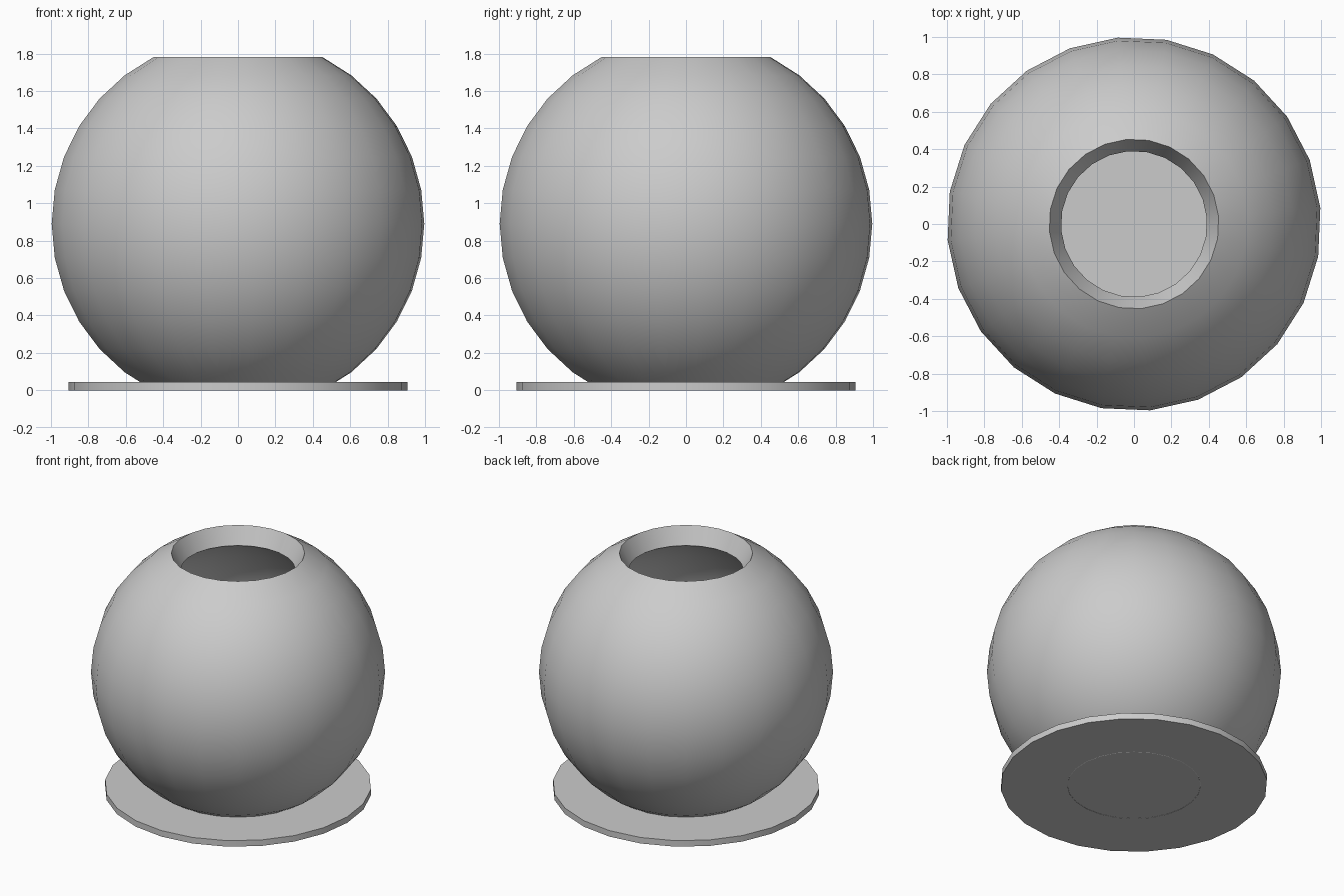
import bpy
import bmesh
from math import sin, cos, radians, pi

cube = bpy.data.objects.get("Cube")
if cube:
    bpy.data.objects.remove(cube, do_unlink=True)

SIDES = 24
CENTRE_Z = 0.89

grey = bpy.data.materials.new("plain grey")
grey.use_nodes = True
colour = (0.6, 0.6, 0.6, 1)
grey.diffuse_color = colour
grey.node_tree.nodes["Principled BSDF"].inputs["Base Color"].default_value = colour


def add_object(name, bm):
    bmesh.ops.recalc_face_normals(bm, faces=bm.faces)
    mesh = bpy.data.meshes.new(name)
    bm.to_mesh(mesh)
    bm.free()
    mesh.materials.append(grey)
    obj = bpy.data.objects.new(name, mesh)
    bpy.context.collection.objects.link(obj)
    bpy.ops.object.select_all(action="DESELECT")
    obj.select_set(True)
    bpy.context.view_layer.objects.active = obj
    bpy.ops.object.shade_smooth_by_angle(angle=radians(30))
    return obj


def arc(radius, limit=63, steps=12):
    """Half profile of a ball cut off at the top and bottom."""
    angles = [radians(-limit + 2 * limit * i / steps) for i in range(steps + 1)]
    return [(radius * cos(a), CENTRE_Z + radius * sin(a)) for a in angles]


# Hollow ball, open at both ends: outer arc up, inner arc back down
profile = arc(1.0) + arc(0.86)[::-1]
bm = bmesh.new()
phase = radians(5)
rings = []
for r, z in profile:
    rings.append([bm.verts.new((r * cos(phase + 2 * pi * k / SIDES),
                                r * sin(phase + 2 * pi * k / SIDES), z))
                  for k in range(SIDES)])
for lower, upper in zip(rings, rings[1:] + rings[:1]):
    for k in range(SIDES):
        n = (k + 1) % SIDES
        bm.faces.new((lower[k], lower[n], upper[n], upper[k]))
add_object("bowl_shell", bm)

# Thin round base plate
bm = bmesh.new()
bmesh.ops.create_cone(bm, cap_ends=True, segments=SIDES,
                      radius1=0.907, radius2=0.907, depth=0.045)
bmesh.ops.translate(bm, verts=bm.verts, vec=(0, 0, 0.0225))
add_object("base_plate", bm)
